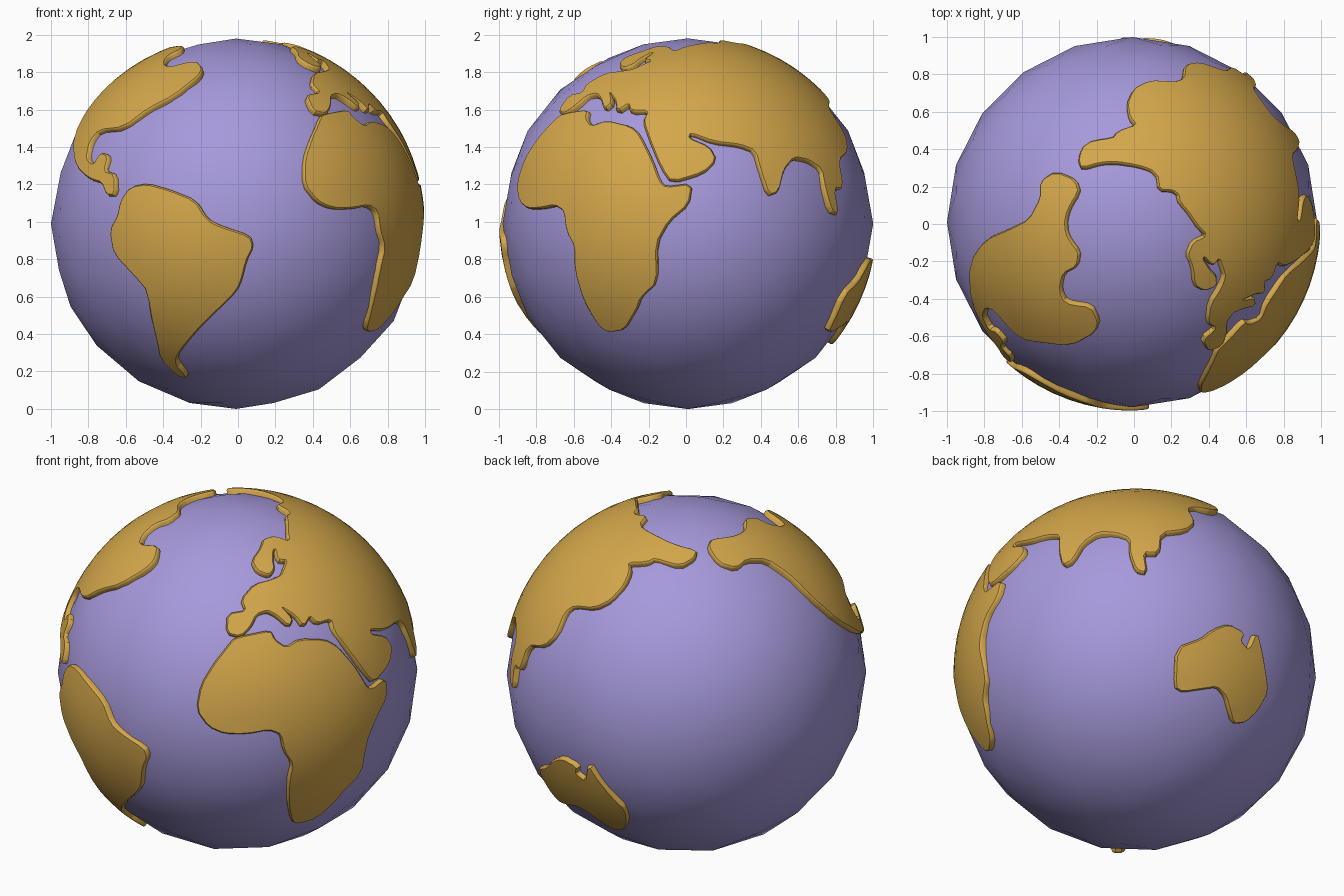
import bpy
import bmesh
from math import radians, sin, cos
from mathutils import Vector

CENTRE = Vector((-0.01, 0.01, 0.99))
SEA_RADIUS = 0.99
LAND_RADIUS = 1.008
PRIME_MERIDIAN = -50      # model azimuth of longitude zero
GRID_STEP = 5             # degrees between surface cuts

if "Cube" in bpy.data.objects:
    bpy.data.objects.remove(bpy.data.objects["Cube"], do_unlink=True)


def make_material(name, colour):
    material = bpy.data.materials.new(name)
    material.use_nodes = True
    material.diffuse_color = (*colour, 1)
    shader = material.node_tree.nodes["Principled BSDF"]
    shader.inputs["Base Color"].default_value = (*colour, 1)
    shader.inputs["Roughness"].default_value = 0.6
    return material


def on_globe(longitude, latitude, radius):
    """Turn a longitude and latitude in degrees into a point on the globe."""
    azimuth = radians(longitude + PRIME_MERIDIAN)
    height = radians(latitude)
    return radius * Vector((cos(height) * cos(azimuth),
                            cos(height) * sin(azimuth),
                            sin(height)))


def soften(points, ratio=0.2):
    """Cut each corner of a closed outline once."""
    result = []
    for start, end in zip(points, points[1:] + points[:1]):
        start, end = Vector(start), Vector(end)
        result += [start.lerp(end, ratio), end.lerp(start, ratio)]
    return result


def signed_area(points):
    return sum(a.x * b.y - b.x * a.y
               for a, b in zip(points, points[1:] + points[:1]))


def add_object(name, bm, material):
    mesh = bpy.data.meshes.new(name)
    bm.to_mesh(mesh)
    bm.free()
    mesh.materials.append(material)
    obj = bpy.data.objects.new(name, mesh)
    obj.location = CENTRE
    bpy.context.collection.objects.link(obj)
    bpy.ops.object.select_all(action="DESELECT")
    obj.select_set(True)
    bpy.context.view_layer.objects.active = obj
    bpy.ops.object.shade_smooth_by_angle(angle=radians(30))
    return obj


def add_skirt(bm):
    """Roll the coast over and run it down into the sea."""
    rings = ((0.005, LAND_RADIUS - 0.004),
             (0.009, LAND_RADIUS - 0.012),
             (0.009, SEA_RADIUS - 0.04))
    coast = [edge.link_loops[0] for edge in bm.edges if edge.is_boundary]
    pairs = [(loop.vert, loop.link_loop_next.vert) for loop in coast]
    outward = {}
    for a, b in pairs:
        for v in (a, b):
            side = (b.co - a.co).cross(v.co.normalized())
            outward[v] = outward.get(v, Vector()) + side
    base = {v: v.co.copy() for v in outward}
    previous = {v: v for v in outward}
    for offset, radius in rings:
        ring = {}
        for v, side in outward.items():
            point = base[v] + side.normalized() * offset
            ring[v] = bm.verts.new(point.normalized() * radius)
        for a, b in pairs:
            bm.faces.new((previous[b], previous[a], ring[a], ring[b]))
        previous = ring


def add_continent(name, outline, material):
    points = soften([(lon, lat) for lon, lat in outline])
    if signed_area(points) < 0:
        points.reverse()
    bm = bmesh.new()
    bm.faces.new([bm.verts.new((p.x, p.y, 0)) for p in points])
    # Slice the flat map into cells so that it can wrap round the globe
    for axis, limit in ((Vector((1, 0, 0)), 190), (Vector((0, 1, 0)), 90)):
        for position in range(-limit, limit, GRID_STEP):
            bmesh.ops.bisect_plane(
                bm, geom=bm.verts[:] + bm.edges[:] + bm.faces[:],
                dist=0.0001, plane_co=axis * (position + 0.37),
                plane_no=axis)
    for v in bm.verts:
        v.co = on_globe(v.co.x, v.co.y, LAND_RADIUS)
    add_skirt(bm)
    return add_object(name, bm, material)


# Coastlines as longitude and latitude in degrees
south_america = [
    (-75, 11), (-69, 12), (-61, 10), (-53, 7), (-49, 1), (-45, -1),
    (-36, -4), (-35, -7), (-37, -11), (-39, -19), (-42, -23), (-51, -31),
    (-60, -39), (-66, -44), (-69, -48), (-67, -55), (-72, -54), (-75, -46),
    (-72, -38), (-70, -21), (-74, -16), (-81, -9), (-82, -2), (-79, 2),
    (-78, 7)]

north_america = [
    (-59, 56), (-66, 60), (-80, 56), (-87, 58), (-94, 63), (-92, 68),
    (-101, 71), (-120, 69), (-133, 69), (-159, 71), (-166, 68), (-163, 61),
    (-154, 58), (-144, 60), (-131, 57), (-126, 49), (-123, 39), (-116, 28),
    (-103, 18), (-93, 14), (-87, 13), (-84, 9), (-81, 9), (-82, 15),
    (-87, 16), (-87, 21), (-91, 22), (-93, 18), (-98, 20), (-100, 26),
    (-97, 30), (-84, 31), (-76, 38), (-67, 43), (-59, 52)]

africa = [
    (-8, 33), (-13, 27), (-17, 20), (-18, 12), (-14, 7), (-9, 5), (-2, 5),
    (5, 6), (9, 4), (10, -2), (13, -7), (12, -14), (13, -24), (16, -33),
    (19, -35), (26, -34), (32, -27), (34, -23), (40, -18), (40, -6),
    (44, 1), (50, 6), (51, 12), (43, 11), (41, 13), (38, 20), (33, 28),
    (29, 31), (19, 33), (13, 31), (9, 34), (8, 37), (-1, 36), (-6, 35)]

australia = [
    (114, -22), (122, -18), (126, -14), (131, -11), (137, -12), (136, -15),
    (140, -17), (142, -10), (145, -15), (149, -21), (153, -26), (152, -33),
    (149, -38), (144, -40), (139, -36), (136, -33), (131, -31), (125, -33),
    (118, -35), (115, -34)]

european_coast = [
    (35, 37), (28, 37), (26, 40), (22, 37), (20, 41), (14, 45), (18, 40),
    (16, 38), (12, 42), (8, 44), (3, 43), (0, 39), (-4, 36), (-9, 37),
    (-9, 43), (-1, 44), (-3, 48), (4, 53), (14, 54), (20, 55), (23, 57),
    (28, 60), (22, 61), (25, 65), (22, 65), (18, 61), (17, 58), (13, 56),
    (7, 58), (5, 62), (15, 67), (20, 70), (32, 70)]

arctic_coast = [
    (40, 66), (48, 70), (71, 74), (84, 73), (100, 77), (113, 73),
    (142, 72), (160, 70), (183, 67)]

pacific_coast = [
    (180, 64), (171, 61), (153, 63), (149, 61), (137, 59), (141, 56),
    (142, 51), (139, 45), (133, 41), (123, 39), (120, 36), (121, 28),
    (117, 23), (108, 20), (107, 11), (102, 11)]

indian_ocean_coast = [
    (103, 3), (100, 4), (98, 11), (98, 17), (93, 20), (87, 21), (82, 17),
    (79, 10), (76, 9), (74, 16), (73, 23), (68, 25), (59, 26), (51, 29),
    (50, 27), (57, 24), (59, 20), (55, 16), (45, 13), (42, 17), (37, 27),
    (34, 33)]

continents = {
    "south_america": south_america,
    "north_america": north_america,
    "africa": africa,
    "australia": australia,
    "eurasia": (european_coast + arctic_coast + pacific_coast
                + indian_ocean_coast),
}

ocean_lilac = make_material("ocean lilac", (0.38, 0.32, 0.71))
land_ochre = make_material("land ochre", (0.66, 0.39, 0.07))

# Ocean ball
ball = bmesh.new()
bmesh.ops.create_icosphere(ball, subdivisions=3, radius=SEA_RADIUS)
add_object("ocean", ball, ocean_lilac)

# Raised continents
for continent_name, coastline in continents.items():
    add_continent(continent_name, coastline, land_ochre)
